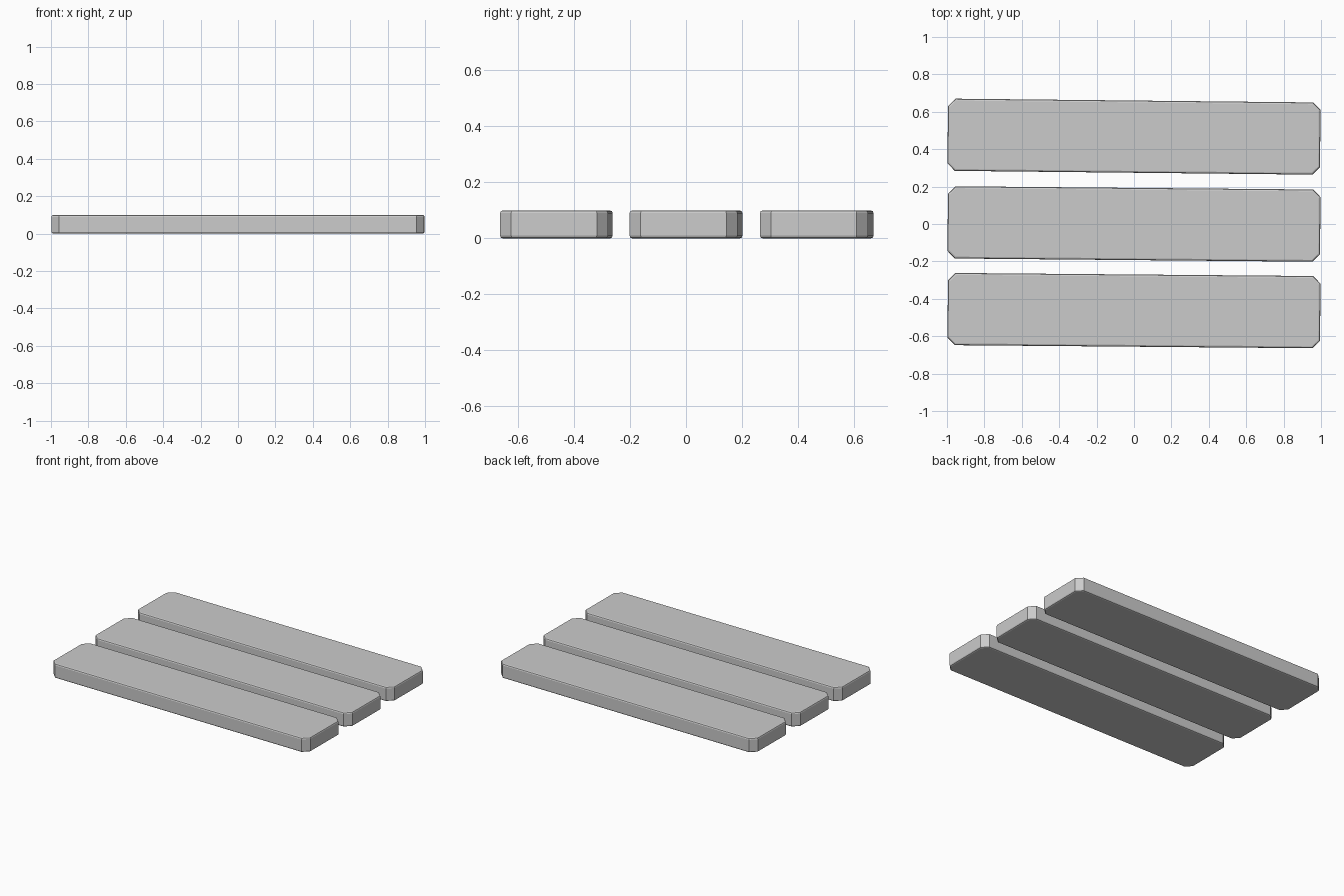
import bpy, bmesh

if "Cube" in bpy.data.objects:
    bpy.data.objects.remove(bpy.data.objects["Cube"])

LENGTH, WIDTH, THICK = 1.992, 0.386, 0.10
CORNER, EDGE = 0.04, 0.01


def plank(name, y, angle):
    # Octagonal outline: a board with clipped corners
    hx, hy, c = LENGTH / 2, WIDTH / 2, CORNER
    outline = [(hx, hy - c), (hx - c, hy), (c - hx, hy), (-hx, hy - c),
               (-hx, c - hy), (c - hx, -hy), (hx - c, -hy), (hx, c - hy)]
    bm = bmesh.new()
    base = bm.faces.new([bm.verts.new((px, py, 0)) for px, py in outline])
    top = bmesh.ops.extrude_face_region(bm, geom=[base])["geom"]
    bmesh.ops.translate(bm, vec=(0, 0, THICK),
                        verts=[v for v in top if isinstance(v, bmesh.types.BMVert)])
    bmesh.ops.recalc_face_normals(bm, faces=bm.faces)

    # Softened top and bottom rims
    rims = [e for e in bm.edges if abs(e.verts[0].co.z - e.verts[1].co.z) < 1e-5]
    bmesh.ops.bevel(bm, geom=rims, offset=EDGE, segments=2, profile=0.5,
                    affect='EDGES')

    mesh = bpy.data.meshes.new(name)
    bm.to_mesh(mesh)
    bm.free()
    obj = bpy.data.objects.new(name, mesh)
    bpy.context.collection.objects.link(obj)
    obj.location.y = y
    obj.rotation_euler.z = angle


# Three loose boards laid side by side, slightly askew
plank("front_plank", -0.463, -0.0085)
plank("middle_plank", 0.0, -0.009)
plank("back_plank", 0.467, -0.0105)
